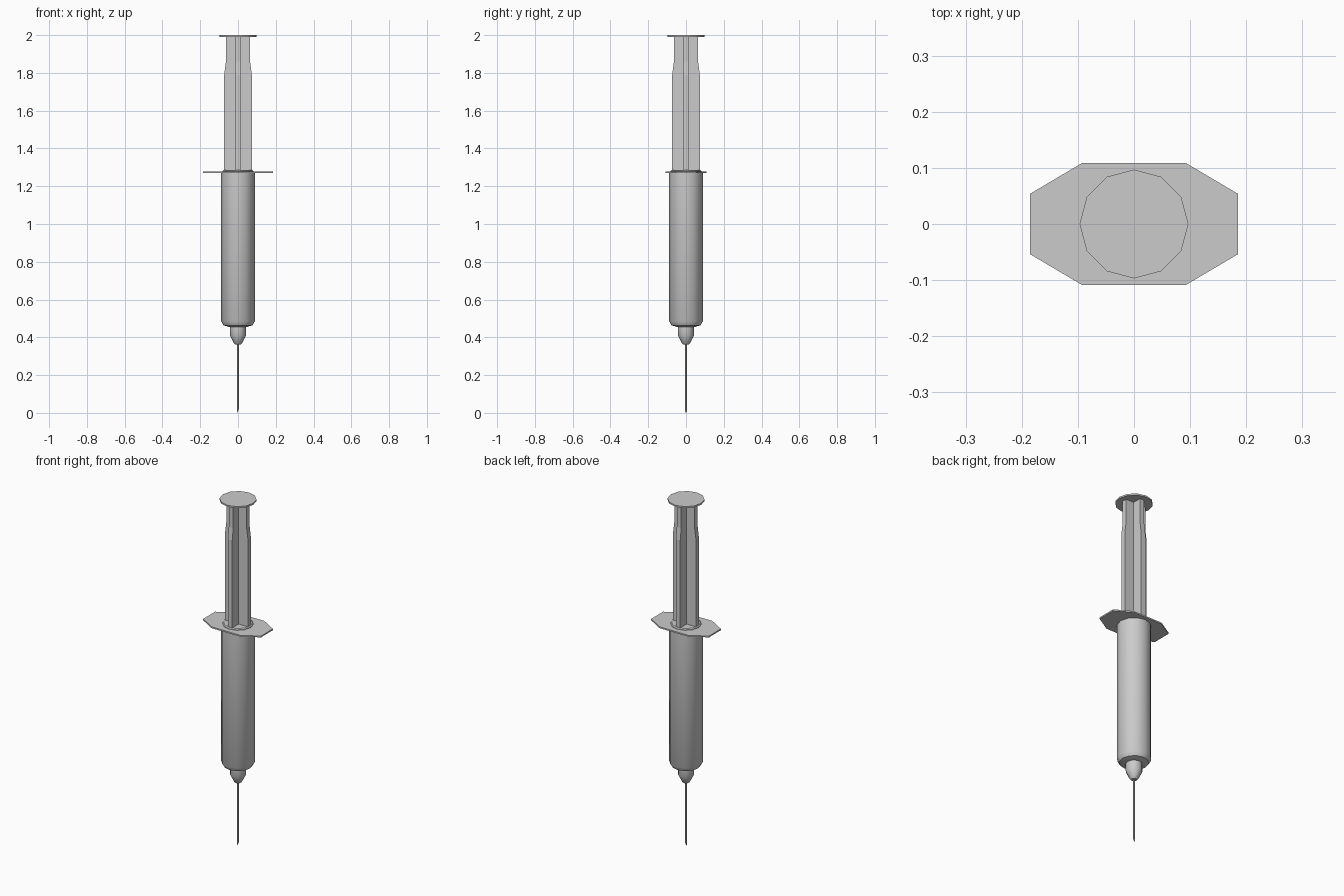
import bpy, bmesh, math

if "Cube" in bpy.data.objects:
    bpy.data.objects.remove(bpy.data.objects["Cube"])

SIDES = 12


def finish(name, bm, smooth=False):
    bmesh.ops.recalc_face_normals(bm, faces=bm.faces)
    mesh = bpy.data.meshes.new(name)
    bm.to_mesh(mesh)
    bm.free()
    obj = bpy.data.objects.new(name, mesh)
    bpy.context.collection.objects.link(obj)
    if smooth:
        mesh.polygons.foreach_set("use_smooth", [True] * len(mesh.polygons))
        mesh.set_sharp_from_angle(angle=math.radians(35))
    return obj


def loft(name, sections, smooth=False):
    """Skin a closed solid through (outline, z) sections with equal point counts."""
    bm = bmesh.new()
    rings = [[bm.verts.new((x, y, z)) for x, y in outline] for outline, z in sections]
    n = len(rings[0])
    for a, b in zip(rings, rings[1:]):
        for i in range(n):
            j = (i + 1) % n
            bm.faces.new((a[i], a[j], b[j], b[i]))
    bm.faces.new(rings[0][::-1])
    bm.faces.new(rings[-1])
    return finish(name, bm, smooth)


def circle(r, n=SIDES):
    return [(r * math.cos(2 * math.pi * i / n), r * math.sin(2 * math.pi * i / n))
            for i in range(n)]


def turned(name, profile, n=SIDES, smooth=True):
    return loft(name, [(circle(r, n), z) for r, z in profile], smooth)


def cross(w, t):
    """Plus-shaped outline: arm half-length w, rib half-thickness t."""
    pts = []
    for k in range(4):
        c, s = round(math.cos(k * math.pi / 2)), round(math.sin(k * math.pi / 2))
        for x, y in ((w, -t), (w, t), (t, t)):
            pts.append((x * c - y * s, x * s + y * c))
    return pts


# Thumb rest
turned("thumb_rest", [(0.097, 1.991), (0.097, 2.0)])

# Cross-ribbed plunger, narrowed near the thumb rest
loft("plunger", [(cross(w, 0.014), z) for w, z in
                 ((0.073, 1.27), (0.073, 1.79), (0.064, 1.86), (0.064, 1.993))])

# Finger flange with clipped corners
quarter = [(0.185, 0.054), (0.092, 0.109)]
outline = (quarter + [(-x, y) for x, y in quarter[::-1]]
           + [(-x, -y) for x, y in quarter] + [(x, -y) for x, y in quarter[::-1]])
loft("finger_flange", [(outline, 1.27), (outline, 1.278)])

# Barrel with tapered shoulder and top lip
turned("barrel", [(0.045, 0.455), (0.076, 0.463), (0.089, 0.485), (0.089, 1.274)])
turned("barrel_lip", [(0.081, 1.272), (0.081, 1.281), (0.076, 1.286)])

# Needle hub
turned("needle_hub", [(0.015, 0.363), (0.022, 0.37), (0.043, 0.412), (0.043, 0.458)])

# Needle with slanted tip
needle = turned("needle", [(0.005, 0.0), (0.005, 0.37)], n=8)
for v in needle.data.vertices:
    if v.co.z < 0.1:
        v.co.z = 0.01 + 2 * v.co.x
